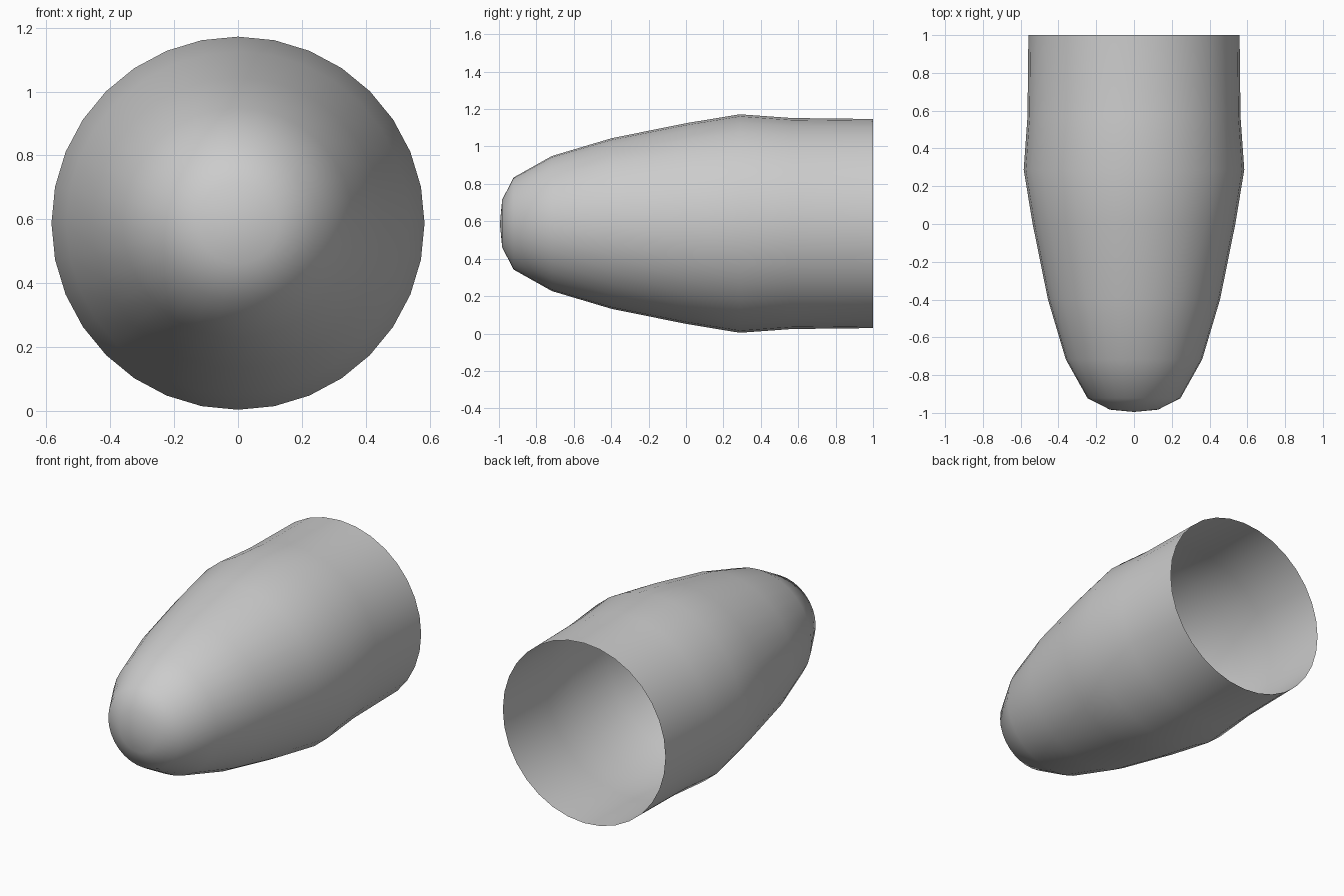
import bpy, bmesh
from math import tau
from mathutils import Vector

if "Cube" in bpy.data.objects:
    bpy.data.objects.remove(bpy.data.objects["Cube"])

SIDES = 32
AXIS_Z = 0.588
# (y, radius) from the rounded tip to the open rear rim
PROFILE = [(-0.995, 0), (-0.983, 0.127), (-0.922, 0.246), (-0.717, 0.361),
           (-0.398, 0.456), (0.003, 0.537), (0.288, 0.584),
           (0.566, 0.564), (1.0, 0.559)]

# Hollow nose shell: revolve the profile around the y axis
bm = bmesh.new()
verts = [bm.verts.new((0, y, AXIS_Z + r)) for y, r in PROFILE]
edges = [bm.edges.new(pair) for pair in zip(verts, verts[1:])]
bmesh.ops.spin(bm, geom=verts + edges, cent=Vector((0, 0, AXIS_Z)),
               axis=Vector((0, 1, 0)), angle=tau, steps=SIDES)
bmesh.ops.remove_doubles(bm, verts=bm.verts, dist=0.001)
bmesh.ops.dissolve_degenerate(bm, edges=bm.edges, dist=0.0005)

# Make the shell face outward
bm.normal_update()
axis = Vector((0, 0, AXIS_Z))
side = max(bm.faces, key=lambda f: f.calc_center_median().y)
radial = side.calc_center_median() - axis
radial.y = 0
bmesh.ops.recalc_face_normals(bm, faces=bm.faces)
bm.normal_update()
if side.normal.dot(radial) < 0:
    bmesh.ops.reverse_faces(bm, faces=bm.faces)

# Smooth shading over the whole shell
for face in bm.faces:
    face.smooth = True

mesh = bpy.data.meshes.new("nose_shell")
bm.to_mesh(mesh)
bm.free()
bpy.context.collection.objects.link(bpy.data.objects.new("nose_shell", mesh))
